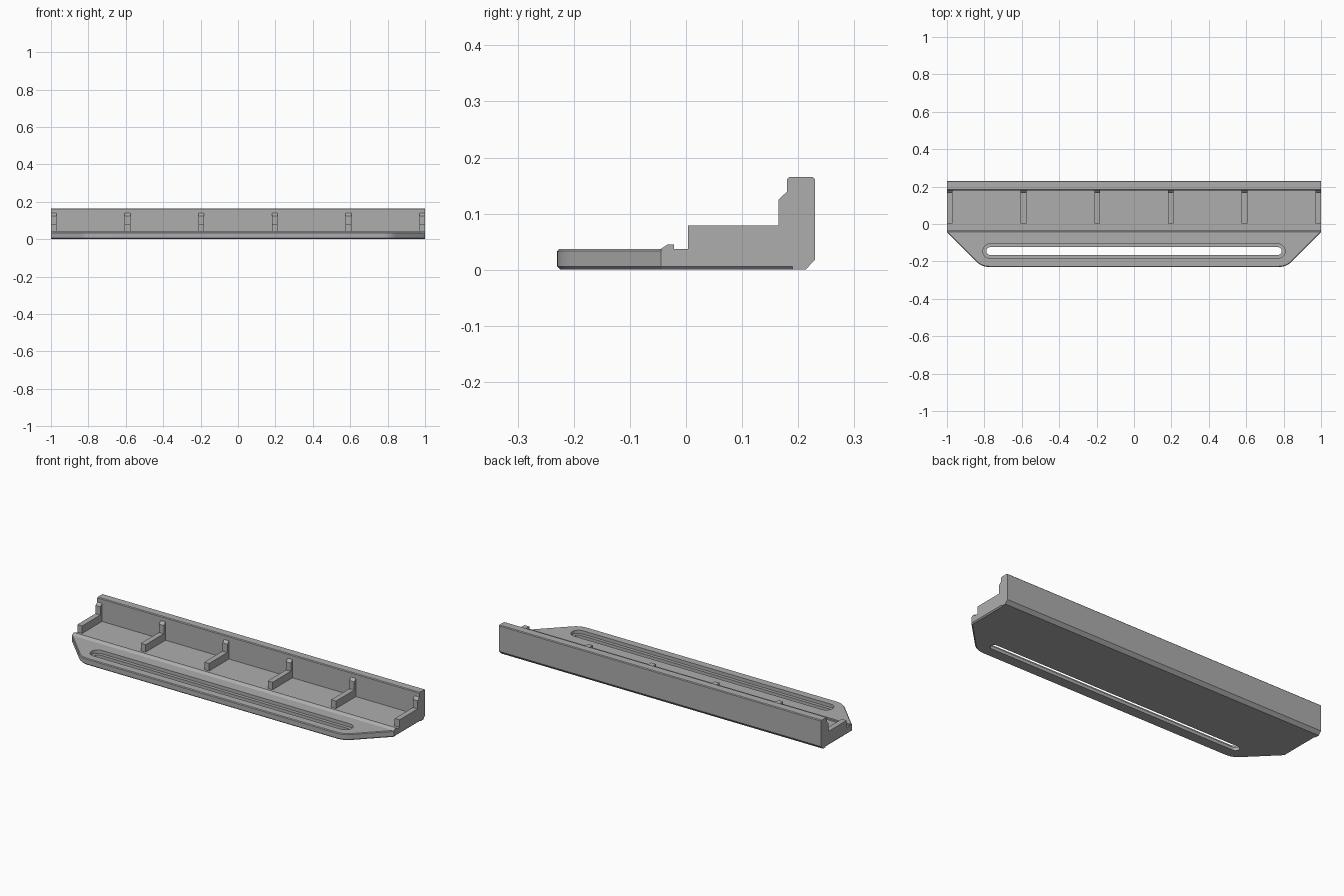
import bpy, bmesh, math
from mathutils import Vector

cube = bpy.data.objects.get("Cube")
if cube:
    bpy.data.objects.remove(cube)

grey = bpy.data.materials.new("mid grey")
grey.use_nodes = True
tone = (0.42, 0.42, 0.42, 1)
grey.diffuse_color = tone
grey.node_tree.nodes["Principled BSDF"].inputs["Base Color"].default_value = tone


def prism(bm, points, offset):
    """Extrude a flat polygon along an offset vector."""
    face = bm.faces.new([bm.verts.new(p) for p in points])
    top = bmesh.ops.extrude_face_region(bm, geom=[face])["geom"]
    moved = [v for v in top if isinstance(v, bmesh.types.BMVert)]
    bmesh.ops.translate(bm, verts=moved, vec=offset)
    bmesh.ops.recalc_face_normals(bm, faces=bm.faces)


def finish(name, bm):
    mesh = bpy.data.meshes.new(name)
    bm.to_mesh(mesh)
    bm.free()
    mesh.materials.append(grey)
    obj = bpy.data.objects.new(name, mesh)
    bpy.context.collection.objects.link(obj)
    return obj


def side_profile(name, profile, x, width):
    """Part with a constant y-z section, centred at x."""
    bm = bmesh.new()
    prism(bm, [(x - width / 2, y, z) for y, z in profile], Vector((width, 0, 0)))
    return finish(name, bm)


def slot_cutter(name, half_length, radius, z0, z1):
    bm = bmesh.new()
    points = []
    for side, start in ((1, -90), (-1, 90)):
        for i in range(13):
            a = math.radians(start + i * 15)
            points.append((side * (half_length - radius) + radius * math.cos(a),
                           -0.145 + radius * math.sin(a), z0))
    prism(bm, points, Vector((0, 0, z1 - z0)))
    obj = finish(name, bm)
    obj.hide_render = True
    obj.hide_viewport = True
    return obj


# Base plate: angled front corners, rounded where they meet the front edge
THICK = 0.037
half = [(1, 0.19), (1, -0.045)]
R = 0.1
cut = R * math.tan(math.radians(22.5))
cx = 0.815 - cut
for i in range(7):
    a = math.radians(-45 - i * 7.5)
    half.append((cx + R * math.cos(a), -0.23 + R + R * math.sin(a)))
outline = half + [(-x, y) for x, y in reversed(half)]
bm = bmesh.new()
prism(bm, [(x, y, 0) for x, y in outline], Vector((0, 0, THICK)))


def rim(z, y_limit):
    found = []
    for e in bm.edges:
        mid = (e.verts[0].co + e.verts[1].co) / 2
        if all(abs(v.co.z - z) < 1e-4 for v in e.verts) and mid.y < y_limit:
            found.append(e)
    return found


bmesh.ops.bevel(bm, geom=rim(0, 0.18), offset=0.006, segments=1, affect='EDGES')
bmesh.ops.bevel(bm, geom=rim(THICK, -0.05), offset=0.004, segments=1, affect='EDGES')
plate = finish("base_plate", bm)

# Stepped long slot through the plate
cutters = [slot_cutter("slot_cutter", 0.79, 0.021, -0.05, 0.1),
           slot_cutter("slot_recess_cutter", 0.808, 0.039, 0.018, 0.1)]
for cutter in cutters:
    mod = plate.modifiers.new(cutter.name, 'BOOLEAN')
    mod.operation = 'DIFFERENCE'
    mod.solver = 'EXACT'
    mod.object = cutter

# Back rail with chamfered top and lower back edge
side_profile("back_rail", [(0.19, 0), (0.213, 0), (0.23, 0.018), (0.23, 0.161),
                           (0.226, 0.165), (0.184, 0.165), (0.18, 0.161),
                           (0.18, 0.03), (0.19, 0.03)], 0, 2)

# Low ridge along the plate
side_profile("front_ridge", [(-0.045, 0.035), (-0.045, 0.037), (-0.033, 0.045),
                             (-0.021, 0.045), (-0.021, 0.035)], 0, 2)

# Evenly spaced stepped ribs
for i in range(6):
    side_profile(f"rib_{i + 1}", [(0.004, 0.03), (0.004, 0.079), (0.165, 0.079),
                                  (0.165, 0.125), (0.181, 0.14), (0.181, 0.03)],
                 -0.985 + i * 0.394, 0.03)

# Smooth curved ends while keeping sharp edges
bpy.ops.object.select_all(action='DESELECT')
plate.select_set(True)
bpy.context.view_layer.objects.active = plate
bpy.ops.object.shade_smooth_by_angle(angle=math.radians(25))
